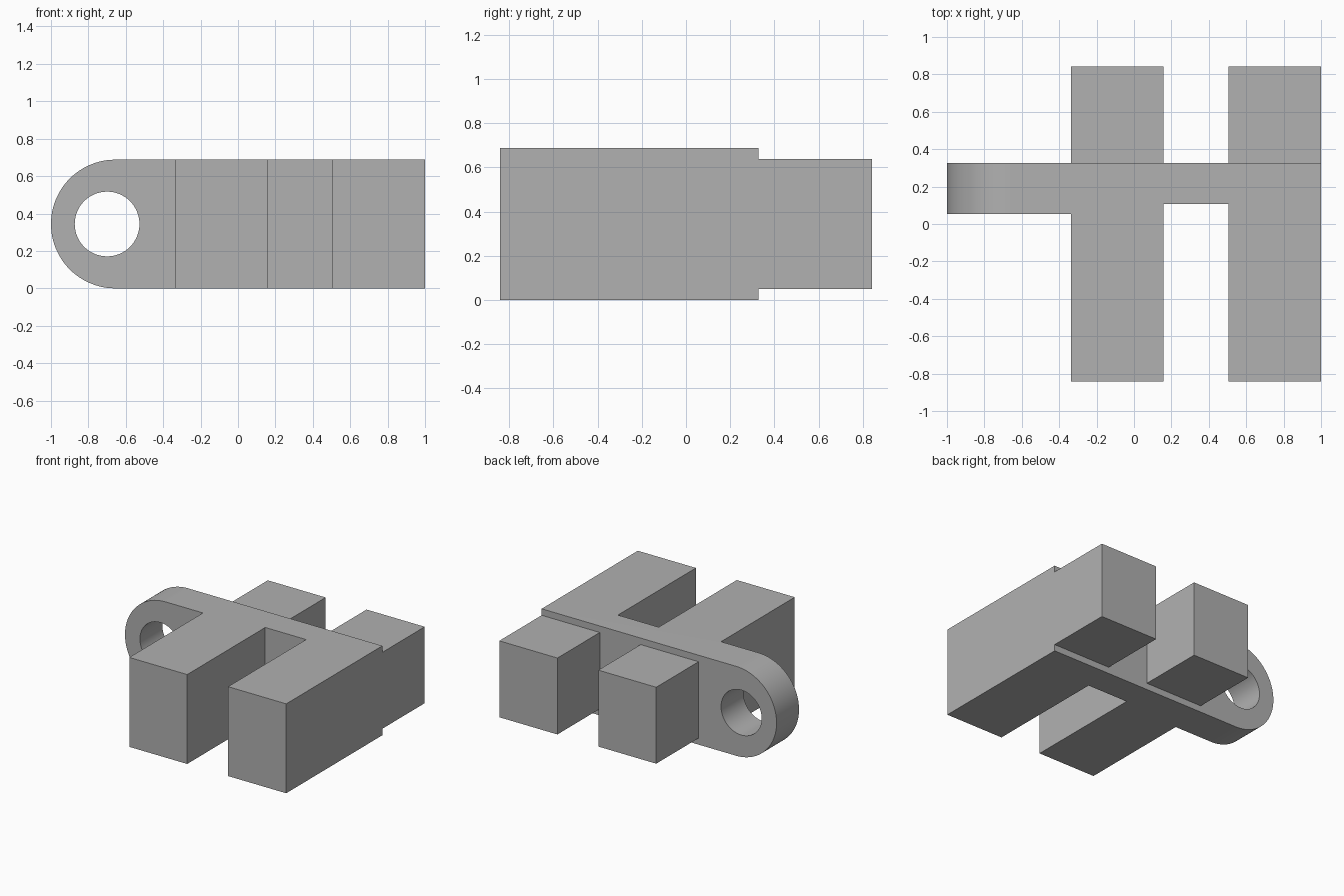
import bpy, bmesh, math
from mathutils import Vector

default = bpy.data.objects.get("Cube")
if default:
    bpy.data.objects.remove(default, do_unlink=True)

HEIGHT = 0.688
RADIUS = HEIGHT / 2

grey = bpy.data.materials.new("plain_grey")
colour = (0.44, 0.44, 0.44, 1)
grey.diffuse_color = colour
grey.use_nodes = True
grey.node_tree.nodes["Principled BSDF"].inputs["Base Color"].default_value = colour


def prism(name, points, direction):
    """Closed prism: a flat outline pushed along a direction."""
    bm = bmesh.new()
    face = bm.faces.new([bm.verts.new(p) for p in points])
    cap = bmesh.ops.extrude_face_region(bm, geom=[face])["geom"]
    bmesh.ops.translate(bm, vec=Vector(direction),
                        verts=[v for v in cap if isinstance(v, bmesh.types.BMVert)])
    bmesh.ops.recalc_face_normals(bm, faces=bm.faces)
    mesh = bpy.data.meshes.new(name)
    bm.to_mesh(mesh)
    bm.free()
    mesh.materials.append(grey)
    ob = bpy.data.objects.new(name, mesh)
    bpy.context.collection.objects.link(ob)
    return ob


def arc(cx, radius, start, end, steps):
    return [(cx + radius * math.cos(a), -1, RADIUS + radius * math.sin(a))
            for a in (start + (end - start) * i / steps for i in range(steps + 1))]


def combine(target, tool, operation):
    """Apply a boolean and discard the tool."""
    tool.hide_render = True
    bpy.context.view_layer.objects.active = target
    mod = target.modifiers.new(operation.lower(), 'BOOLEAN')
    mod.operation, mod.object, mod.solver = operation, tool, 'EXACT'
    bpy.ops.object.modifier_apply(modifier=mod.name)
    bpy.data.objects.remove(tool, do_unlink=True)


# Cross bar with two front arms, cut from one plan outline
plan = [(-1.1, 0.327), (1, 0.327), (1, -0.842), (0.505, -0.842), (0.505, 0.107),
        (0.157, 0.107), (0.157, -0.842), (-0.336, -0.842), (-0.336, 0.054), (-1.1, 0.054)]
body = prism("hinge_body", [(x, y, -0.1) for x, y in plan], (0, 0, 1))

# Rounded end of the lug, trimming the body to its height
side = arc(-1 + RADIUS, RADIUS, math.pi / 2, 1.5 * math.pi, 48)
side += [(1.2, -1, 0), (1.2, -1, HEIGHT)]
combine(body, prism("lug_rounding", side, (0, 2, 0)), 'INTERSECT')

# Pin hole through the lug
hole = arc(-0.7, 0.173, 0, 2 * math.pi, 64)[:-1]
combine(body, prism("pin_hole", hole, (0, 2, 0)), 'DIFFERENCE')

# Shorter rear blocks behind each arm
for left, right in ((-0.336, 0.157), (0.505, 1)):
    base = [(left, 0.2, 0.05), (right, 0.2, 0.05), (right, 0.842, 0.05), (left, 0.842, 0.05)]
    combine(body, prism("rear_block", base, (0, 0, HEIGHT - 0.1)), 'UNION')

# Smooth the lug and hole, keep the edges crisp
bpy.ops.object.select_all(action='DESELECT')
body.select_set(True)
bpy.context.view_layer.objects.active = body
bpy.ops.object.shade_smooth_by_angle(angle=math.radians(30))
